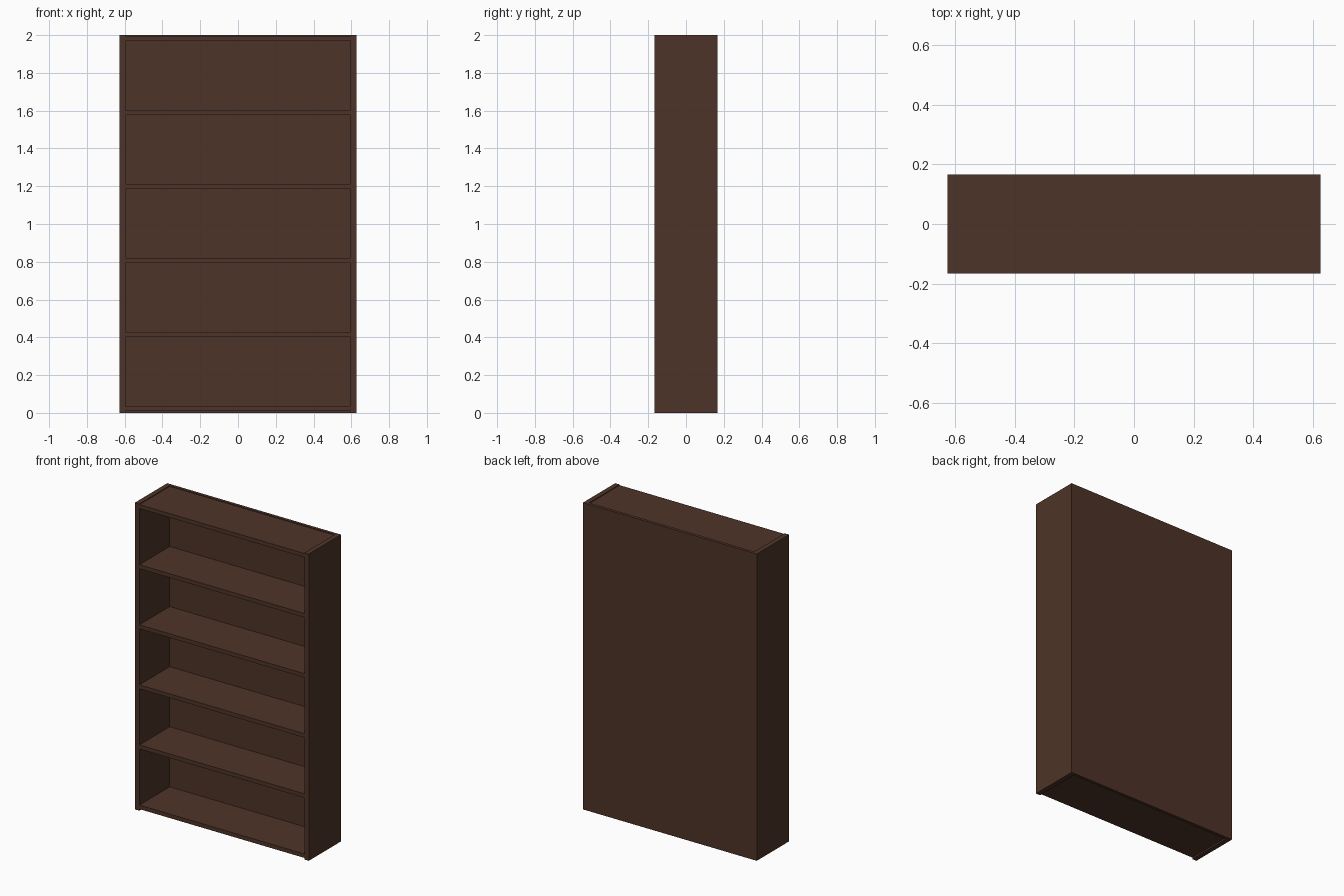
import bpy, bmesh

if "Cube" in bpy.data.objects:
    bpy.data.objects.remove(bpy.data.objects["Cube"])

W, D, H = 0.627, 0.166, 2.0      # half width, half depth, height
SIDE, BACK = 0.032, 0.02         # panel thicknesses
SHELF, FIRST, PITCH = 0.026, 0.0235, 0.3918

wood = bpy.data.materials.new("dark_wood")
wood.diffuse_color = (0.076, 0.034, 0.021, 1)
wood.use_nodes = True
wood.node_tree.nodes["Principled BSDF"].inputs["Base Color"].default_value = wood.diffuse_color


def extrude_profile(name, pts, z0, z1):
    bm = bmesh.new()
    face = bm.faces.new([bm.verts.new((x, y, z0)) for x, y in pts])
    res = bmesh.ops.extrude_face_region(bm, geom=[face])
    top = [g for g in res["geom"] if isinstance(g, bmesh.types.BMVert)]
    bmesh.ops.translate(bm, verts=top, vec=(0, 0, z1 - z0))
    bmesh.ops.recalc_face_normals(bm, faces=bm.faces)
    mesh = bpy.data.meshes.new(name)
    bm.to_mesh(mesh)
    bm.free()
    mesh.materials.append(wood)
    obj = bpy.data.objects.new(name, mesh)
    bpy.context.collection.objects.link(obj)
    return obj


# Sides and back panel: one seamless U-shaped shell
xi, yi = W - SIDE, D - BACK
extrude_profile("sides_and_back", [(-W, -D), (-xi, -D), (-xi, yi), (xi, yi),
                                   (xi, -D), (W, -D), (W, D), (-W, D)], 0, H)

# Bottom board, four shelves and top board, evenly spaced
names = ["bottom_board"] + [f"shelf_{i}" for i in range(1, 5)] + ["top_board"]
for i, name in enumerate(names):
    z = FIRST + i * PITCH
    extrude_profile(name, [(-xi, -D), (xi, -D), (xi, yi), (-xi, yi)],
                    z - SHELF / 2, z + SHELF / 2)
